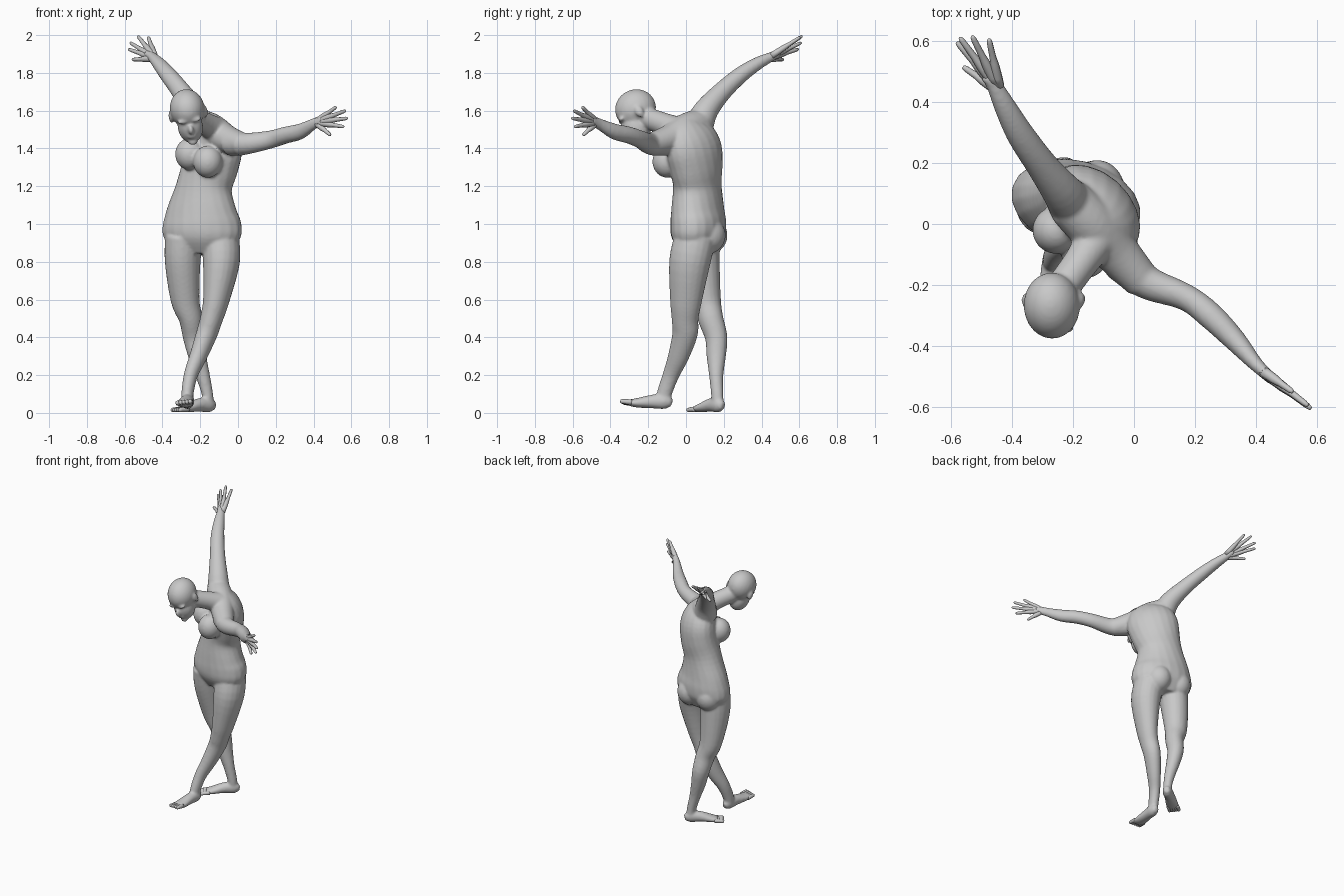
import bpy
import bmesh
from math import cos, sin, pi, radians
from mathutils import Vector, Matrix

if "Cube" in bpy.data.objects:
    bpy.data.objects.remove(bpy.data.objects["Cube"], do_unlink=True)

skin = bpy.data.materials.new("plain_grey")
skin.use_nodes = True
GREY = (0.58, 0.58, 0.58, 1)
skin.diffuse_color = GREY
for node in skin.node_tree.nodes:
    if node.type == "BSDF_PRINCIPLED":
        node.inputs["Base Color"].default_value = GREY


def catmull(points, steps):
    """Smooth interpolation through stations of any dimension."""
    pts = [Vector(p) for p in points]
    out = []
    for i in range(len(pts) - 1):
        p0, p1, p2, p3 = pts[max(i - 1, 0)], pts[i], pts[i + 1], pts[min(i + 2, len(pts) - 1)]
        for s in range(steps):
            t = s / steps
            out.append(p1 + (p2 - p0) * (t / 2)
                       + (p0 * 2 - p1 * 5 + p2 * 4 - p3) * (t * t / 2)
                       + (p1 * 3 - p0 - p2 * 3 + p3) * (t ** 3 / 2))
    return out + [pts[-1]]


def loft(bm, stations, yaw=0, sides=20, steps=4):
    """Elliptical tube; station = x, y, z, side radius, depth radius, optional yaw."""
    full = [tuple(s) + ((yaw,) if len(s) == 5 else ()) for s in stations]
    path = catmull(full, steps)
    rings = []
    for i, s in enumerate(path):
        before, after = path[max(i - 1, 0)], path[min(i + 1, len(path) - 1)]
        tangent = (Vector(after[:3]) - Vector(before[:3])).normalized()
        side = Vector((cos(radians(s[5])), sin(radians(s[5])), 0))
        side = (side - tangent * side.dot(tangent)).normalized()
        depth = tangent.cross(side)
        rings.append([bm.verts.new(Vector(s[:3])
                                   + side * s[3] * cos(2 * pi * k / sides)
                                   + depth * s[4] * sin(2 * pi * k / sides))
                      for k in range(sides)])
    for a, b in zip(rings, rings[1:]):
        for k in range(sides):
            j = (k + 1) % sides
            bm.faces.new((a[k], a[j], b[j], b[k]))
    bm.faces.new(rings[0][::-1])
    bm.faces.new(rings[-1])


def ball(bm, centre, radii, frame=Matrix.Identity(4)):
    matrix = frame @ Matrix.Translation(centre) @ Matrix.Diagonal((*radii, 1))
    bmesh.ops.create_uvsphere(bm, u_segments=24, v_segments=16, radius=1, matrix=matrix)


def finish(bm, name):
    bmesh.ops.recalc_face_normals(bm, faces=bm.faces)
    for face in bm.faces:
        face.smooth = True
    mesh = bpy.data.meshes.new(name)
    bm.to_mesh(mesh)
    bm.free()
    mesh.materials.append(skin)
    obj = bpy.data.objects.new(name, mesh)
    bpy.context.scene.collection.objects.link(obj)
    return obj


def digits(name, root, tips, yaw, radii, spread=0):
    """Fingers or toes running from a shared root out to each tip."""
    bm = bmesh.new()
    middle = sum((Vector(t) for t in tips), Vector()) / len(tips)
    for tip in tips:
        tip = Vector(tip)
        start = Vector(root) + (tip - middle) * spread
        stations = [(*start.lerp(tip, t), r, r)
                    for t, r in zip((0, 0.4, 0.6, 0.92, 1), radii)]
        loft(bm, stations, yaw, sides=8, steps=2)
    return finish(bm, name)


body = bmesh.new()

# Torso, twisting from the pelvis up to the chest
loft(body, [
    (-.19, .07, .85, .15, .09, -15), (-.19, .065, .93, .21, .135, -15),
    (-.19, .065, 1.0, .213, .143, -15), (-.19, .062, 1.08, .19, .133, -20),
    (-.178, .06, 1.2, .155, .12, -28), (-.15, .055, 1.3, .165, .122, -38),
    (-.13, .04, 1.4, .175, .12, -43), (-.125, .01, 1.48, .15, .1, -45),
    (-.13, -.01, 1.54, .08, .06, -45)])
# Shoulder bridge
loft(body, [(.03, -.19, 1.42, .06, .06), (-.06, -.09, 1.45, .075, .075),
            (-.14, .0, 1.5, .085, .085), (-.21, .07, 1.53, .08, .08)], 45)
# Bust and seat
for centre in ((-.255, -.02, 1.37), (-.16, -.1, 1.33)):
    ball(body, centre, (.078, .078, .085))
for centre in ((-.28, .12, .94), (-.12, .11, .94)):
    ball(body, centre, (.09, .1, .1))

# Arms
loft(body, [(-.04, -.12, 1.43, .07, .07), (.04, -.19, 1.425, .056, .058),
            (.17, -.24, 1.447, .044, .048), (.25, -.3, 1.47, .044, .045),
            (.33, -.38, 1.49, .037, .042), (.4, -.46, 1.53, .024, .03),
            (.45, -.505, 1.55, .018, .03)], 45)
loft(body, [(-.2, .06, 1.5, .08, .085), (-.235, .105, 1.6, .066, .066),
            (-.3, .19, 1.7, .052, .052), (-.37, .29, 1.79, .046, .043),
            (-.42, .38, 1.85, .037, .034), (-.46, .46, 1.89, .026, .024),
            (-.48, .49, 1.905, .028, .017)], 33)

# Legs, the left one crossing in front
loft(body, [(-.095, .05, .93, .1, .11), (-.088, .02, .8, .098, .11),
            (-.115, .0, .6, .07, .086), (-.14, -.005, .5, .06, .072),
            (-.165, -.005, .42, .056, .068), (-.21, -.04, .3, .046, .056),
            (-.25, -.08, .2, .037, .044), (-.268, -.115, .1, .032, .04),
            (-.268, -.115, .05, .03, .035)], -10)
loft(body, [(-.285, .07, .93, .1, .11), (-.293, .08, .8, .094, .1),
            (-.28, .11, .6, .077, .075), (-.25, .13, .5, .062, .068),
            (-.235, .16, .4, .056, .06), (-.215, .16, .3, .047, .052),
            (-.187, .16, .2, .038, .038), (-.162, .165, .1, .03, .033),
            (-.158, .168, .04, .03, .033)], -20)

# Feet
loft(body, [(-.262, -.075, .05, .018, .02), (-.265, -.11, .06, .034, .04),
            (-.272, -.18, .06, .037, .036), (-.28, -.26, .053, .044, .025),
            (-.283, -.305, .055, .042, .016)], -8)
loft(body, [(-.127, .197, .035, .018, .02), (-.152, .172, .042, .033, .04),
            (-.205, .133, .042, .036, .036), (-.265, .085, .027, .043, .024),
            (-.3, .06, .02, .042, .016)], 126)

# Neck and bowed head
loft(body, [(-.11, -.03, 1.49, .075, .075), (-.17, -.12, 1.53, .058, .06),
            (-.25, -.23, 1.57, .056, .058)], -35)
head = (Matrix.Translation((-.268, -.268, 1.605)) @ Matrix.Rotation(radians(-10), 4, "Y")
        @ Matrix.Rotation(radians(25), 4, "X"))
ball(body, (0, .003, .005), (.092, .11, .102), head)
ball(body, (0, -.035, -.085), (.067, .075, .088), head)
ball(body, (0, -.115, -.068), (.015, .02, .027), head)
ball(body, (0, -.103, -.11), (.024, .014, .013), head)
ball(body, (0, -.085, -.15), (.025, .022, .018), head)
for side in (-1, 1):
    ball(body, (side * .092, .008, -.03), (.013, .022, .034), head)
    ball(body, (side * .035, -.09, -.022), (.03, .018, .012), head)

# Fuse the overlapping masses into one continuous surface
figure = finish(body, "body")
fuse = figure.modifiers.new("fuse", "REMESH")
fuse.mode = "VOXEL"
fuse.voxel_size = 0.008
fuse.use_smooth_shade = True
soften = figure.modifiers.new("soften", "SMOOTH")
soften.factor = 0.5
soften.iterations = 6

# Fingers, with the hand bones overlapping to form the palm
finger = (.018, .016, .0115, .0095, .005)
digits("left_hand", (.425, -.485, 1.54),
       [(.52, -.55, 1.62), (.57, -.595, 1.6), (.58, -.605, 1.56),
        (.56, -.59, 1.515), (.49, -.545, 1.47)], 45, finger, .12)
digits("right_hand", (-.45, .45, 1.885),
       [(-.475, .605, 1.99), (-.53, .615, 1.995), (-.57, .61, 1.96),
        (-.58, .595, 1.925), (-.56, .515, 1.87)], 33, finger, .12)

# Toes, fanned evenly across the end of each foot
toe = (.014, .014, .0125, .011, .005)
for name, root, tip, across, yaw in (
        ("left_toes", (-.282, -.28, .053), (-.288, -.34, .058), Vector((.017, -.004, .002)), -8),
        ("right_toes", (-.282, .073, .02), (-.333, .033, .015), Vector((.01, -.013, 0)), 126)):
    tips = [Vector(tip) + across * k for k in (-2, -1, 0, 1, 2)]
    digits(name, root, tips, yaw, toe, .9)
